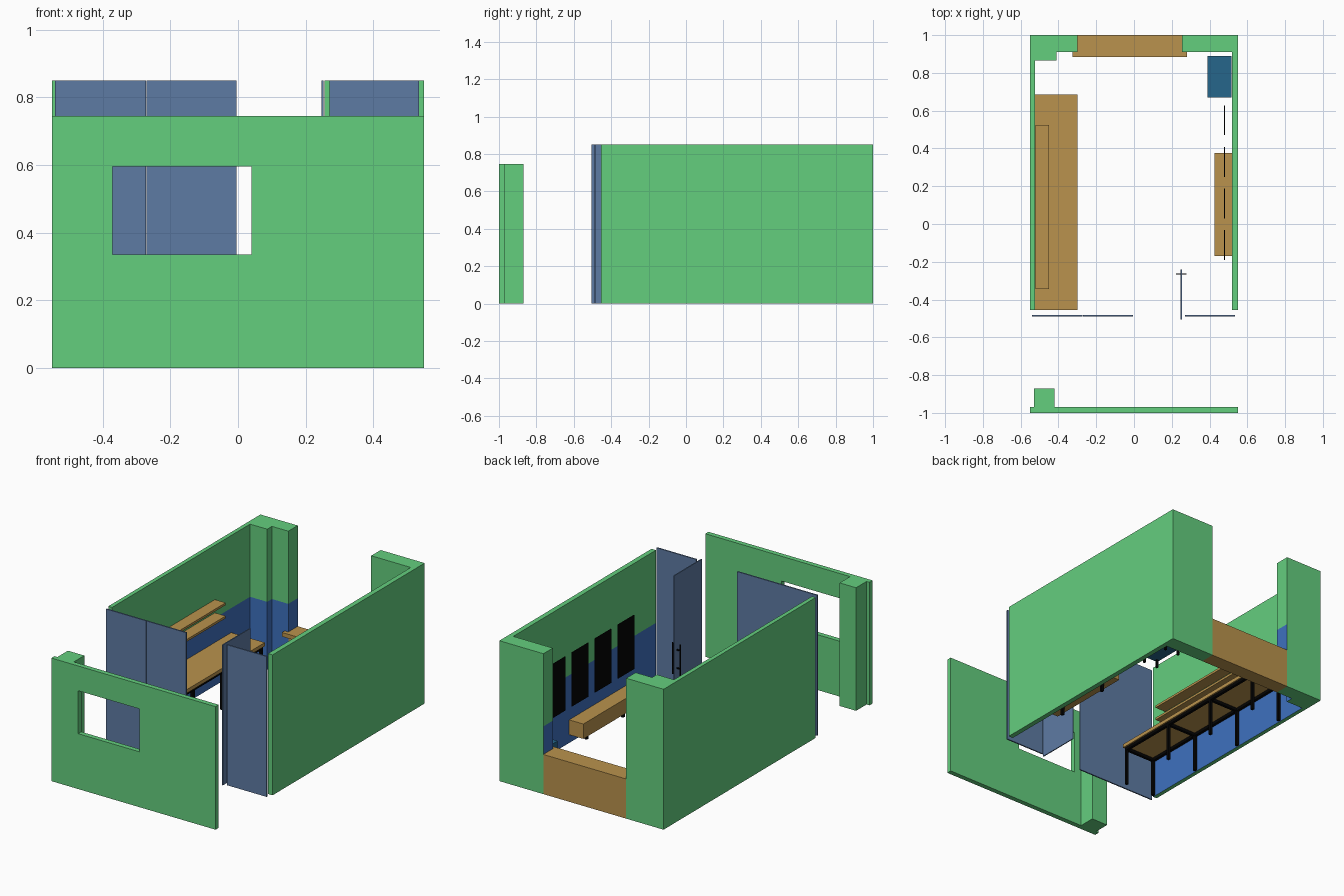
import bpy, bmesh

if "Cube" in bpy.data.objects:
    bpy.data.objects.remove(bpy.data.objects["Cube"])


def material(name, r, g, b):
    m = bpy.data.materials.new(name)
    m.diffuse_color = [(c / 255) ** 2.2 for c in (r, g, b)] + [1]
    m.use_nodes = True
    m.node_tree.nodes["Principled BSDF"].inputs["Base Color"].default_value = m.diffuse_color
    return m


GREEN = material("green_paint", 100, 205, 125)
BLUE = material("blue_paint", 64, 112, 190)
GLASS = material("slate_panel", 94, 122, 162)
WOOD = material("wood", 184, 145, 78)
TEAL = material("teal", 42, 102, 138)
BLACK = material("black", 12, 12, 12)


def finish(bm, name, *mats):
    bmesh.ops.recalc_face_normals(bm, faces=bm.faces)
    me = bpy.data.meshes.new(name)
    bm.to_mesh(me)
    bm.free()
    for m in mats:
        me.materials.append(m)
    ob = bpy.data.objects.new(name, me)
    bpy.context.collection.objects.link(ob)
    return ob


def add_box(bm, x0, x1, y0, y1, z0, z1):
    vs = bmesh.ops.create_cube(bm, size=1)["verts"]
    for v in vs:
        v.co.x = x1 if v.co.x > 0 else x0
        v.co.y = y1 if v.co.y > 0 else y0
        v.co.z = z1 if v.co.z > 0 else z0


def boxes(name, mat, *dims):
    bm = bmesh.new()
    for d in dims:
        add_box(bm, *d)
    return finish(bm, name, mat)


def wall(name, outline, first_inner):
    """Extruded outline; inner edges are painted blue up to the dado line."""
    bm = bmesh.new()
    rings = [[bm.verts.new((x, y, z)) for x, y in outline] for z in (0, 0.41, 0.85)]
    n = len(outline)
    for level in range(2):
        lo, hi = rings[level], rings[level + 1]
        for i in range(n):
            j = (i + 1) % n
            f = bm.faces.new((lo[i], lo[j], hi[j], hi[i]))
            if level == 0 and first_inner <= i < n - 1:
                f.material_index = 1
    bm.faces.new(rings[0])
    bm.faces.new(rings[2])
    return finish(bm, name, GREEN, BLUE)


# Side walls with back pillars
wall("left_wall", [(-.55, -.455), (-.55, 1), (-.30, 1), (-.30, .91), (-.41, .91),
                   (-.41, .865), (-.525, .865), (-.525, -.455)], 2)
wall("right_wall", [(.55, -.455), (.55, 1), (.255, 1), (.255, .91),
                    (.52, .91), (.52, -.455)], 2)

# Front corridor wall with window opening and pillar
front = boxes("front_wall", GREEN, (-.55, .55, -1, -.97, 0, .745))
cutter = boxes("window_cutter", GREEN, (-.37, .04, -1.1, -.9, .335, .595))
cutter.hide_render = True
cutter.hide_viewport = True
mod = front.modifiers.new("window", "BOOLEAN")
mod.object = cutter
mod.operation = "DIFFERENCE"
mod.solver = "EXACT"
boxes("front_pillar", GREEN, (-.53, -.42, -.97, -.87, 0, .745))

# Back window sill and ledge
boxes("window_sill_wall", WOOD, (-.30, .255, .91, 1, 0, .24))
boxes("window_ledge", WOOD, (-.325, .28, .885, .91, .215, .24))

# Partition panels
for name, x0, x1 in (("left_panel", -.54, -.272), ("middle_panel", -.27, -.005),
                     ("right_panel", .27, .535)):
    boxes(name, GLASS, (x0, x1, -.491, -.483, 0, .85))

# Open door with pull handles on both sides
boxes("door", GLASS, (.247, .253, -.505, -.24, 0, .85))
boxes("door_handle", BLACK,
      (.222, .228, -.268, -.262, .24, .43), (.272, .278, -.268, -.262, .24, .43),
      (.222, .278, -.268, -.262, .28, .286), (.222, .278, -.268, -.262, .39, .396))

# Long desk on a black frame
boxes("desk_top", WOOD, (-.525, -.30, -.455, .685, .24, .262))
frame = [(-.325, -.309, -.45, .68, .222, .24), (-.521, -.505, -.45, .68, .222, .24)]
for i in range(4):
    y = -.45 + i * .371
    for x in (-.521, -.325):
        frame.append((x, x + .016, y, y + .016, 0, .222))
    frame.append((-.505, -.325, y, y + .016, .222, .24))
boxes("desk_frame", BLACK, *frame)

# Wall shelves above the desk
for name, z in (("lower_shelf", .43), ("upper_shelf", .51)):
    boxes(name, WOOD, (-.522, -.45, -.345, .525, z, z + .014))

# Bench with short feet
boxes("bench", WOOD, (.425, .52, -.17, .375, .05, .14))
boxes("bench_feet", BLACK, *[(.465, .481, y, y + .016, 0, .05) for y in (-.08, .27)])

# Low cabinet in the corner
boxes("cabinet", TEAL, (.39, .515, .67, .89, .05, .16))
boxes("cabinet_feet", BLACK, *[(x, x + .012, y, y + .012, 0, .05)
                               for x in (.40, .493) for y in (.68, .868)])

# Hanging wall panels
for i in range(4):
    y = -.19 + i * .22
    boxes("wall_panel", BLACK, (.477, .483, y, y + .157, .245, .57))
